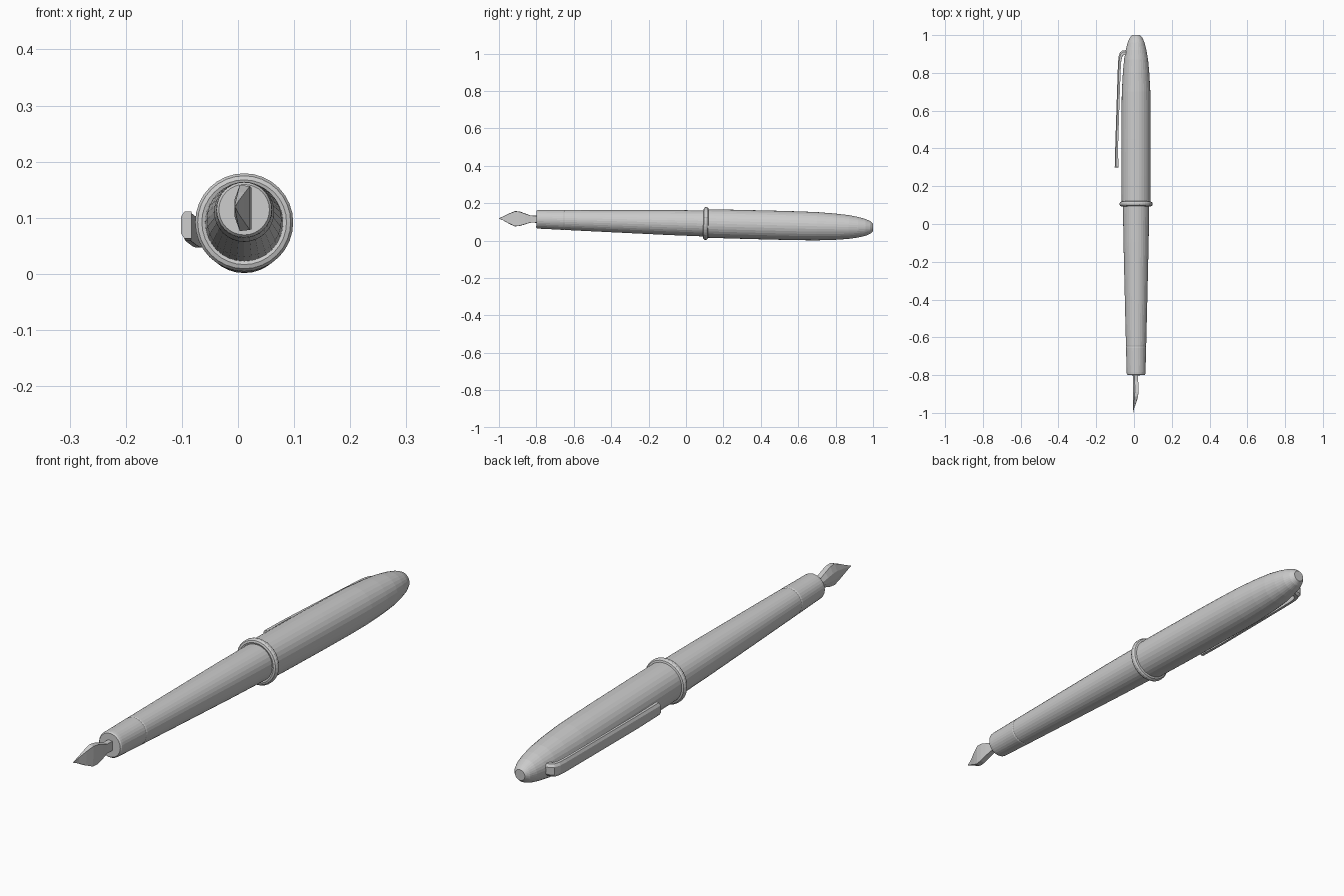
import bpy, bmesh, math
from mathutils import Matrix

if "Cube" in bpy.data.objects:
    bpy.data.objects.remove(bpy.data.objects["Cube"])

# The whole pen leans slightly: the nib end sits higher than the cap end
LEAN = Matrix.Translation((0.011, 0, 0.0945)) @ Matrix.Rotation(-0.025, 4, 'X')
SIDES = 32


def make_loft(name, rings, closed=False):
    """Skin a list of equal-length rings of points; cap the ends unless closed."""
    bm = bmesh.new()
    loops = [[bm.verts.new(p) for p in ring] for ring in rings]
    pairs = list(zip(loops, loops[1:]))
    if closed:
        pairs.append((loops[-1], loops[0]))
    for a, b in pairs:
        n = len(a)
        for i in range(n):
            j = (i + 1) % n
            bm.faces.new((a[i], a[j], b[j], b[i]))
    if not closed:
        bm.faces.new(loops[0])
        bm.faces.new(loops[-1])
    bmesh.ops.recalc_face_normals(bm, faces=bm.faces)
    mesh = bpy.data.meshes.new(name)
    bm.to_mesh(mesh)
    bm.free()
    obj = bpy.data.objects.new(name, mesh)
    obj.matrix_world = LEAN
    bpy.context.collection.objects.link(obj)
    return obj


def lathe(name, profile, closed=False):
    """Turn (y, radius) pairs around the pen's long axis."""
    angles = [2 * math.pi * i / SIDES for i in range(SIDES)]
    return make_loft(name, [[(r * math.cos(a), y, r * math.sin(a)) for a in angles]
                            for y, r in profile], closed)


# Cap with rounded end
lathe("cap", [(0.10, 0.076), (0.25, 0.077), (0.45, 0.0775), (0.60, 0.077),
              (0.70, 0.0755), (0.80, 0.070), (0.87, 0.0635), (0.92, 0.055),
              (0.96, 0.045), (0.985, 0.034), (1.0, 0.021)])

# Tapered barrel and the grip section, with a fine groove between
lathe("barrel", [(0.12, 0.070), (-0.10, 0.0665), (-0.40, 0.0595),
                 (-0.645, 0.0535), (-0.65, 0.052)])
lathe("grip", [(-0.64, 0.050), (-0.65, 0.052), (-0.655, 0.0535), (-0.72, 0.0515),
               (-0.785, 0.050), (-0.795, 0.049), (-0.80, 0.045)])

# Ring at the mouth of the cap
ring_profile = [(0.106 + 0.0135 * math.cos(2 * math.pi * i / 10),
                 0.0755 + 0.0125 * math.sin(2 * math.pi * i / 10)) for i in range(10)]
lathe("cap_ring", ring_profile, closed=True)

# Nib: arched blade, (y, half height, right-hand depth) stations
nib_stations = [(-0.78, 0.019, 0.011), (-0.83, 0.019, 0.011), (-0.86, 0.029, 0.013),
                (-0.89, 0.039, 0.013), (-0.915, 0.041, 0.010), (-0.945, 0.028, 0.001),
                (-0.975, 0.012, -0.010), (-1.0, 0.001, -0.0155)]
nib_rings = []
for y, h, depth in nib_stations:
    left, shoulder = -0.0175, -0.0175 + 0.35 * (depth + 0.0175)
    nib_rings.append([(left, y, 0.35 * h), (shoulder, y, h), (depth, y, 0.95 * h),
                      (depth, y, -0.95 * h), (shoulder, y, -h), (left, y, -0.35 * h)])
make_loft("nib", nib_rings)

# Clip: (outer x, outer y, inner x, inner y, half width) along a bent strip
clip_stations = [(-0.113, 0.30, -0.094, 0.30, 0.024), (-0.110, 0.42, -0.095, 0.42, 0.025),
                 (-0.101, 0.70, -0.086, 0.70, 0.025), (-0.096, 0.85, -0.080, 0.85, 0.025),
                 (-0.093, 0.885, -0.077, 0.875, 0.025), (-0.085, 0.909, -0.072, 0.889, 0.025),
                 (-0.072, 0.918, -0.066, 0.895, 0.024), (-0.040, 0.921, -0.040, 0.897, 0.022)]
clip_rings = []
for ox, oy, ix, iy, w in clip_stations:
    mx, my = ox + 0.35 * (ix - ox), oy + 0.35 * (iy - oy)
    clip_rings.append([(ox, oy, 0.6 * w), (mx, my, w), (ix, iy, w),
                       (ix, iy, -w), (mx, my, -w), (ox, oy, -0.6 * w)])
make_loft("clip", clip_rings)
